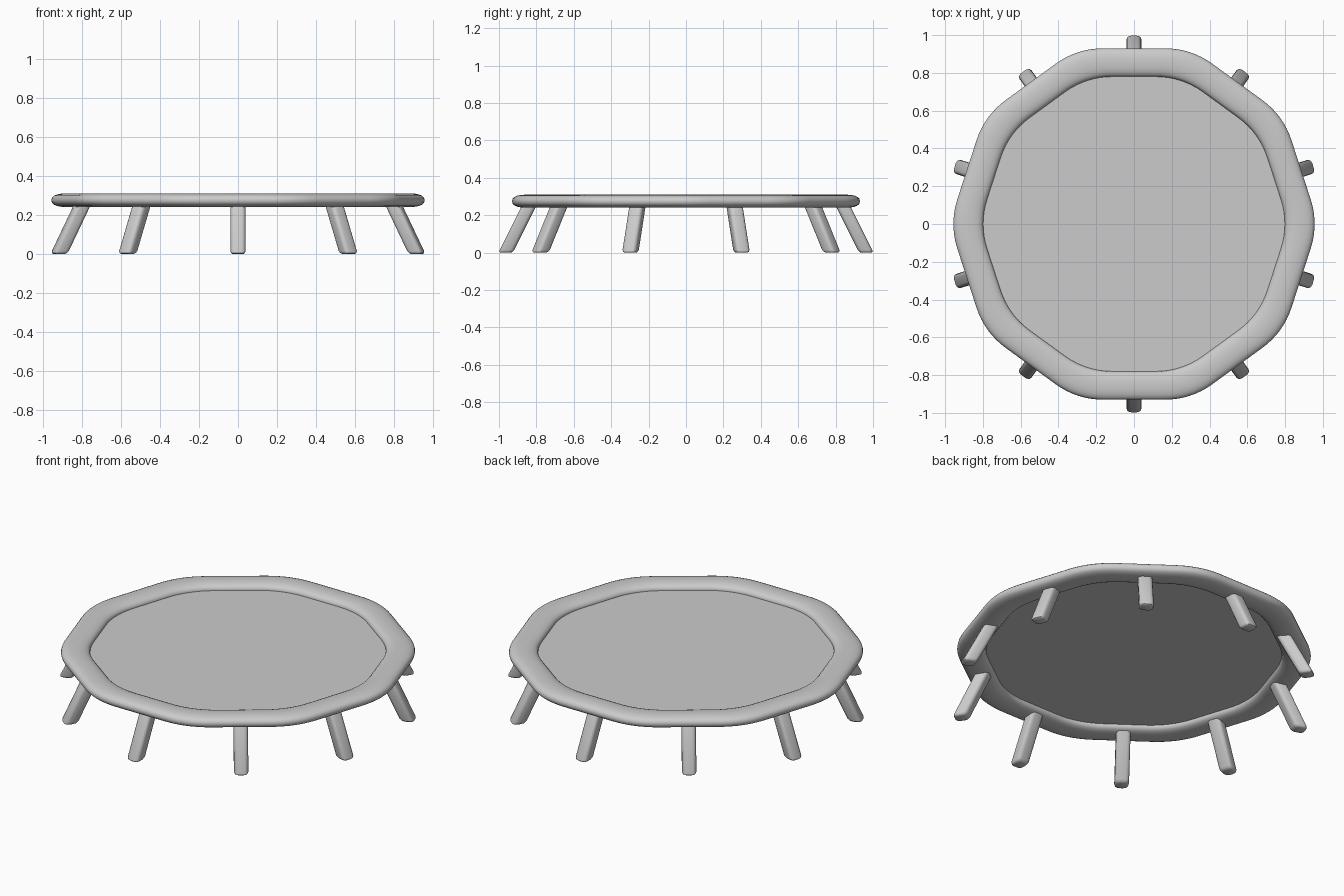
import bpy, bmesh
from math import cos, sin, pi, radians, copysign
from mathutils import Vector

if "Cube" in bpy.data.objects:
    bpy.data.objects.remove(bpy.data.objects["Cube"])

SIDES = 10
MID_Z = 0.275


def make(name, bm, angle=40):
    bmesh.ops.recalc_face_normals(bm, faces=bm.faces)
    me = bpy.data.meshes.new(name)
    bm.to_mesh(me)
    bm.free()
    ob = bpy.data.objects.new(name, me)
    bpy.context.collection.objects.link(ob)
    bpy.ops.object.select_all(action='DESELECT')
    ob.select_set(True)
    bpy.context.view_layer.objects.active = ob
    bpy.ops.object.shade_smooth_by_angle(angle=radians(angle))
    return ob


def rounded_decagon(apothem, cut=0.14, steps=8):
    """Decagon outline with softly rounded corners."""
    rad = apothem / cos(pi / SIDES)
    corners = [Vector((rad * cos(2 * pi * i / SIDES), rad * sin(2 * pi * i / SIDES)))
               for i in range(SIDES)]
    pts = []
    for i, c in enumerate(corners):
        a = c + (corners[i - 1] - c).normalized() * cut
        b = c + (corners[(i + 1) % SIDES] - c).normalized() * cut
        for k in range(steps + 1):
            t = k / steps
            pts.append(a * (1 - t) ** 2 + c * 2 * t * (1 - t) + b * t * t)
    return pts


def bridge(bm, r0, r1):
    n = len(r0)
    for i in range(n):
        j = (i + 1) % n
        bm.faces.new((r0[i], r0[j], r1[j], r1[i]))


# Padded rim: flattened oval section swept round the decagon
bm = bmesh.new()
rings = []
SEG = 20
for s in range(SEG):
    a = 2 * pi * s / SEG
    u = copysign(abs(cos(a)) ** 0.9, cos(a))
    v = copysign(abs(sin(a)) ** 0.8, sin(a))
    rings.append([bm.verts.new((p.x, p.y, MID_Z + 0.035 * v))
                  for p in rounded_decagon(0.855 + 0.075 * u)])
for s in range(SEG):
    bridge(bm, rings[s], rings[(s + 1) % SEG])
make("padded_rim", bm, 60)

# Jumping mat
bm = bmesh.new()
bm.faces.new([bm.verts.new((p.x, p.y, MID_Z)) for p in rounded_decagon(0.785)])
make("mat", bm)


# Splayed legs: rounded square section, sheared outward to the floor
def section(half, corner):
    pts = []
    for q in range(4):
        cx = (half - corner) * (1 if q in (0, 3) else -1)
        cy = (half - corner) * (1 if q in (0, 1) else -1)
        for k in range(4):
            a = q * pi / 2 + k * pi / 6
            pts.append((cx + corner * cos(a), cy + corner * sin(a)))
    return pts


for i in range(SIDES):
    ang = 2 * pi * (i + 0.5) / SIDES
    ca, sa = cos(ang), sin(ang)
    bm = bmesh.new()
    rings = []
    for z, half in ((0, 0.029), (0.004, 0.035), (0.014, 0.039), (0.27, 0.039)):
        r = 0.964 - 0.5 * z
        rings.append([bm.verts.new(((r + x) * ca - y * sa, (r + x) * sa + y * ca, z))
                      for x, y in section(half, 0.02)])
    for a, b in zip(rings, rings[1:]):
        bridge(bm, a, b)
    bm.faces.new(rings[0])
    bm.faces.new(rings[-1])
    make(f"leg_{i + 1}", bm)
